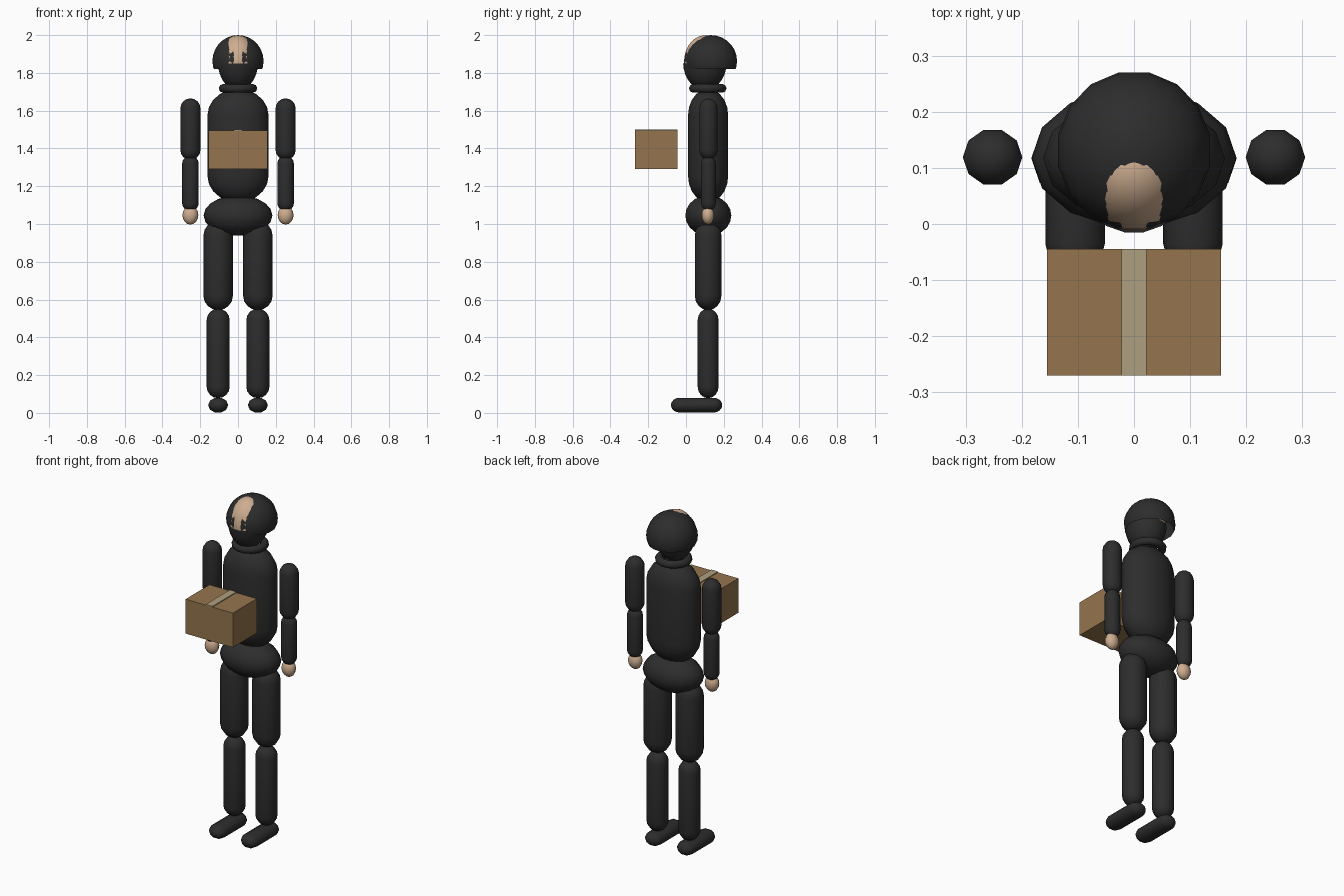
import bpy, bmesh, math
from mathutils import Matrix, Vector

if "Cube" in bpy.data.objects:
    bpy.data.objects.remove(bpy.data.objects["Cube"])


def material(name, rgb):
    m = bpy.data.materials.new(name)
    m.diffuse_color = (*rgb, 1)
    m.use_nodes = True
    m.node_tree.nodes["Principled BSDF"].inputs["Base Color"].default_value = m.diffuse_color
    return m


BLACK = material("black cloth", (0.026, 0.026, 0.026))
SKIN = material("skin", (0.62, 0.42, 0.28))
CARD = material("cardboard", (0.30, 0.178, 0.076))
TAPE = material("packing tape", (0.42, 0.35, 0.21))


def finish(bm, name, mat, smooth=True):
    bmesh.ops.recalc_face_normals(bm, faces=bm.faces)
    me = bpy.data.meshes.new(name)
    bm.to_mesh(me)
    bm.free()
    me.materials.append(mat)
    for p in me.polygons:
        p.use_smooth = smooth
    ob = bpy.data.objects.new(name, me)
    bpy.context.collection.objects.link(ob)
    return ob


def capsule(name, mat, center, rx, ry, half, cap, segs=10, rings=4, along_y=False):
    """Rounded cylinder: half = total half length, cap = height of each rounded end."""
    bm = bmesh.new()
    prof = []
    for i in range(rings + 1):
        a = math.pi / 2 * i / rings
        prof.append((math.sin(a), half - cap + cap * math.cos(a)))
    prof += [(r, -z) for r, z in reversed(prof)]
    verts = [bm.verts.new((r, 0, z)) for r, z in prof]
    edges = [bm.edges.new(pair) for pair in zip(verts, verts[1:])]
    bmesh.ops.spin(bm, geom=verts + edges, axis=(0, 0, 1), cent=(0, 0, 0),
                   steps=segs, angle=math.tau)
    bmesh.ops.remove_doubles(bm, verts=bm.verts, dist=1e-5)
    bm.transform(Matrix.Diagonal((rx, ry, 1, 1)))
    if along_y:
        bm.transform(Matrix.Rotation(math.pi / 2, 4, 'X'))
    bm.transform(Matrix.Translation(center))
    return finish(bm, name, mat)


def ellipsoid(name, mat, center, radii, segs=16, rings=10, above=None, below=None):
    """Ellipsoid, optionally cut open so only the part above or below a height stays."""
    bm = bmesh.new()
    bmesh.ops.create_uvsphere(bm, u_segments=segs, v_segments=rings, radius=1)
    # turn half a step so flat sides face front and back
    bm.transform(Matrix.Rotation(math.pi / segs, 4, 'Z'))
    bm.transform(Matrix.Translation(center) @ Matrix.Diagonal((*radii, 1)))
    for cut, sign in ((above, -1), (below, 1)):
        if cut is not None:
            bmesh.ops.bisect_plane(bm, geom=bm.verts[:] + bm.edges[:] + bm.faces[:],
                                   plane_co=(0, 0, cut), plane_no=(0, 0, sign),
                                   clear_outer=True)
    return finish(bm, name, mat)


def box(name, mat, lo, hi):
    lo, hi = Vector(lo), Vector(hi)
    bm = bmesh.new()
    bmesh.ops.create_cube(bm, size=1)
    bm.transform(Matrix.Translation((lo + hi) / 2) @ Matrix.Diagonal((*(hi - lo), 1)))
    return finish(bm, name, mat, smooth=False)


# head, face mask and open-bottomed helmet
ellipsoid("head", SKIN, (0, 0.10, 1.857), (0.104, 0.112, 0.142), 20, 14)
ellipsoid("face_mask", BLACK, (0, 0.10, 1.857), (0.108, 0.117, 0.149), 20, 14, below=1.85)
ellipsoid("helmet", BLACK, (0, 0.131, 1.863), (0.138, 0.142, 0.137), 16, 14, above=1.82)

# rolled collar
bpy.ops.mesh.primitive_torus_add(location=(0, 0.115, 1.718), major_radius=0.079,
                                 minor_radius=0.023, major_segments=14, minor_segments=8)
collar = bpy.context.object
collar.name = "collar"
collar.data.materials.append(BLACK)
bpy.ops.object.shade_smooth()

# torso and hips
capsule("torso", BLACK, (0, 0.117, 1.415), 0.162, 0.109, 0.30, 0.14, segs=14, rings=5)
ellipsoid("hips", BLACK, (0, 0.118, 1.045), (0.182, 0.125, 0.107), 14, 10)

# limbs on both sides
for side, s in (("right", -1), ("left", 1)):
    arm, leg = s * 0.252, s * 0.105
    capsule(side + "_upper_arm", BLACK, (arm, 0.119, 1.502), 0.053, 0.051, 0.163, 0.052)
    capsule(side + "_forearm", BLACK, (arm, 0.119, 1.215), 0.044, 0.041, 0.147, 0.043)
    ellipsoid(side + "_hand", SKIN, (arm, 0.116, 1.047), (0.042, 0.034, 0.05), 10, 8)
    capsule(side + "_thigh", BLACK, (leg, 0.117, 0.78), 0.078, 0.074, 0.236, 0.076)
    capsule(side + "_shin", BLACK, (leg, 0.117, 0.315), 0.061, 0.058, 0.237, 0.06)
    capsule(side + "_foot", BLACK, (leg, 0.056, 0.041), 0.053, 0.041, 0.136, 0.045,
            along_y=True)

# parcel with a strip of tape over the lid
box("parcel", CARD, (-0.155, -0.27, 1.29), (0.155, -0.045, 1.494))
box("parcel_tape", TAPE, (-0.022, -0.27, 1.492), (0.022, -0.045, 1.499))
